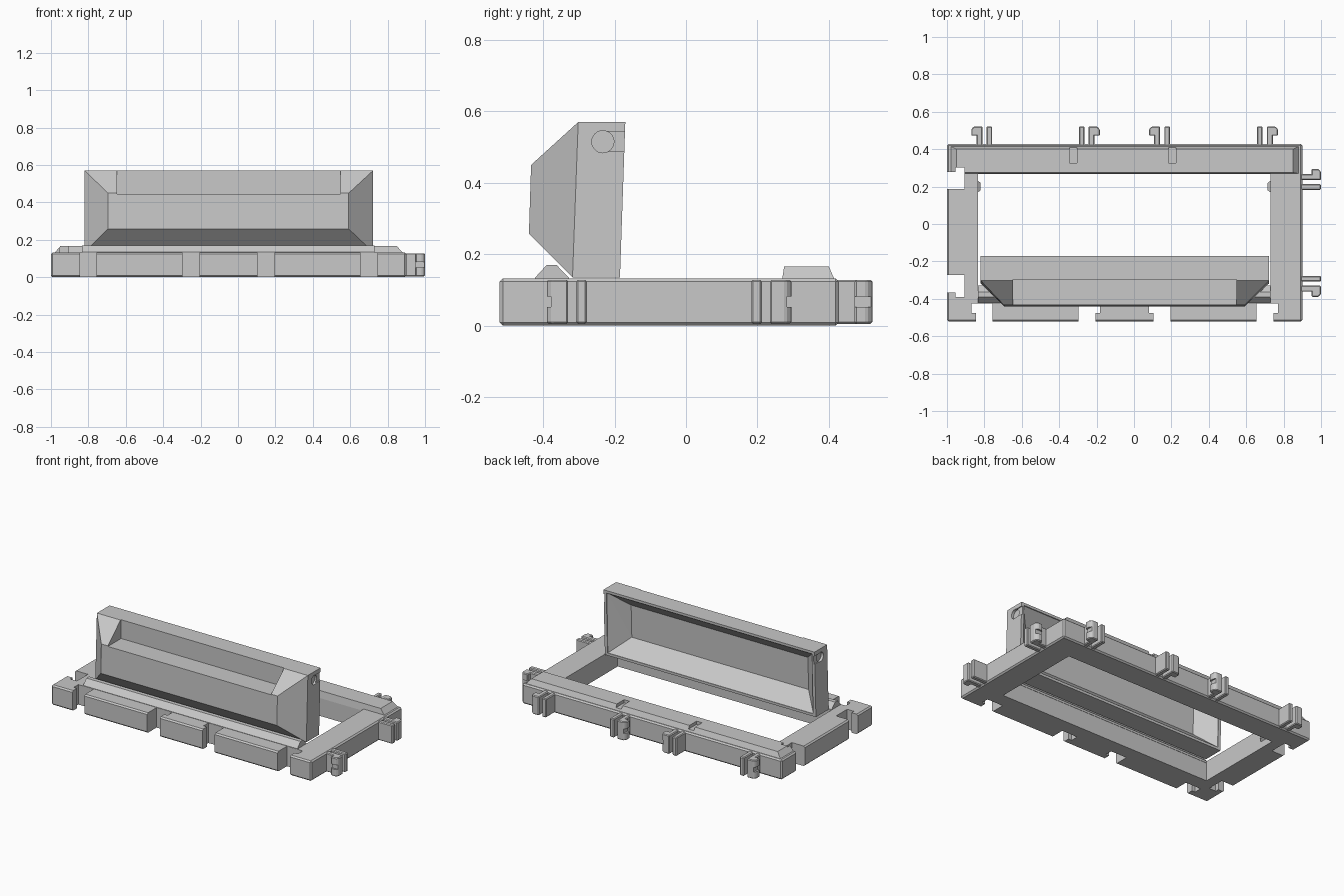
import bpy, bmesh, math
from mathutils import Vector

if "Cube" in bpy.data.objects:
    bpy.data.objects.remove(bpy.data.objects["Cube"])

grey = bpy.data.materials.new("light_grey")
grey.diffuse_color = (0.58, 0.58, 0.58, 1)
grey.use_nodes = True
grey.node_tree.nodes["Principled BSDF"].inputs["Base Color"].default_value = grey.diffuse_color


def hull(name, pts):
    """Convex solid around a few points."""
    bm = bmesh.new()
    for p in pts:
        bm.verts.new(p)
    bmesh.ops.convex_hull(bm, input=bm.verts)
    bmesh.ops.dissolve_limit(bm, angle_limit=0.01, verts=bm.verts, edges=bm.edges)
    bmesh.ops.recalc_face_normals(bm, faces=bm.faces)
    me = bpy.data.meshes.new(name)
    bm.to_mesh(me)
    bm.free()
    me.materials.append(grey)
    ob = bpy.data.objects.new(name, me)
    bpy.context.collection.objects.link(ob)
    return ob


def box(name, x0, x1, y0, y1, z0, z1):
    return hull(name, [(x, y, z) for x in (x0, x1) for y in (y0, y1) for z in (z0, z1)])


def rect(x0, x1, z0, z1, y0, y1):
    """Upright rectangle; y0 at its bottom, y1 at its top."""
    return [(x0, y0, z0), (x1, y0, z0), (x0, y1, z1), (x1, y1, z1)]


def apply(ob, mod):
    bpy.context.view_layer.objects.active = ob
    bpy.ops.object.modifier_apply(modifier=mod.name)


def combine(ob, other, op="DIFFERENCE"):
    m = ob.modifiers.new("bool", "BOOLEAN")
    m.operation, m.object, m.solver = op, other, "EXACT"
    apply(ob, m)
    bpy.data.objects.remove(other)


def bevel(ob, width):
    m = ob.modifiers.new("bevel", "BEVEL")
    m.width, m.segments, m.limit_method = width, 1, "ANGLE"
    apply(ob, m)


# Base frame with its opening
frame = box("base_frame", -1, 0.9, -0.522, 0.428, 0, 0.132)
bevel(frame, 0.009)
combine(frame, box("opening", -0.835, 0.73, -0.33, 0.272, -0.1, 0.3))

# Raised back rail, tapered at the ends
rail = hull("back_rail", [(-0.99, 0.268, 0.12), (0.89, 0.268, 0.12), (-0.99, 0.42, 0.12), (0.89, 0.42, 0.12),
                          (-0.95, 0.275, 0.166), (0.85, 0.275, 0.166), (-0.95, 0.40, 0.166), (0.85, 0.40, 0.166)])
# Shallow latch slots in the rail
for x in (-0.325, 0.205):
    combine(rail, box("slot", x - 0.02, x + 0.02, 0.325, 0.44, 0.145, 0.2))
combine(frame, rail, "UNION")

# Low ridge along the front
hull("front_ridge", [(x, y, z) for x in (-0.835, 0.73) for y, z in
                     ((-0.423, 0.12), (-0.423, 0.134), (-0.39, 0.17), (-0.363, 0.17),
                      (-0.328, 0.134), (-0.328, 0.12))])


# Sockets: straight slot plus an undercut on one side
def socket(lo, hi, side, left=False):
    u = (lo - 0.024, lo + 0.03) if side < 0 else (hi - 0.03, hi + 0.024)
    if left:
        combine(frame, box("cut", -1.1, -0.905, lo, hi, -0.1, 0.3))
        combine(frame, box("cut", -0.955, -0.906, *u, -0.1, 0.3))
    else:
        combine(frame, box("cut", lo, hi, -0.6, -0.425, -0.1, 0.3))
        combine(frame, box("cut", *u, -0.475, -0.426, -0.1, 0.3))


for lo, hi, s in ((-0.845, -0.757, -1), (-0.298, -0.205, 1), (0.105, 0.195, -1), (0.655, 0.747, 1)):
    socket(lo, hi, s)
for lo, hi, s in ((0.187, 0.278, 1), (-0.365, -0.274, -1)):
    socket(lo, hi, s, True)


# Clips: plain prong beside a hooked prong
def clip(name, origin, along, out, s):
    """s is the side on which the hook points."""
    o, a, d = Vector(origin), Vector(along) * s, Vector(out)

    def prism(part, prof, z0=0.005, z1=0.128, width=0.005):
        ob = hull(part, [o + a * u + d * v + Vector((0, 0, z)) for u, v in prof for z in (z0, z1)])
        if width:
            bevel(ob, width)
        return ob
    prism(name + "_prong", ((-0.042, -0.02), (-0.012, -0.02), (-0.012, 0.095), (-0.042, 0.095)))
    hook = prism(name + "_hook", ((0.01, -0.02), (0.042, -0.02), (0.042, 0.095), (0.01, 0.095)))
    lug = prism("lug", ((0.02, 0.045), (0.07, 0.045), (0.07, 0.08), (0.055, 0.095), (0.02, 0.095)))
    # Groove halfway up the hook
    combine(lug, prism("groove", ((0.058, 0.0), (0.1, 0.0), (0.1, 0.12), (0.058, 0.12)), 0.052, 0.082, 0))
    combine(hook, lug, "UNION")


for i, (x, s) in enumerate(((-0.80, -1), (-0.253, 1), (0.15, -1), (0.70, 1))):
    clip(f"back_clip_{i}", (x, 0.427, 0), (1, 0, 0), (0, 1, 0), s)
for i, (y, s) in enumerate(((0.225, 1), (-0.32, -1))):
    clip(f"side_clip_{i}", (0.905, y, 0), (0, 1, 0), (1, 0, 0), s)

# Small pivot nubs inside the frame
for name, x, s in (("nub_left", -0.84, 1), ("nub_right", 0.735, -1)):
    hull(name, [(x, y, z) for y in (0.165, 0.235) for z in (0.04, 0.1)] +
         [(x + s * 0.02, y, z) for y in (0.18, 0.22) for z in (0.055, 0.085)])

# Standing tray-shaped cover
cover = hull("cover", rect(-0.82, 0.722, 0.135, 0.57, -0.185, -0.17) +
             rect(-0.82, 0.722, 0.135, 0.57, -0.318, -0.302) +
             rect(-0.695, 0.592, 0.258, 0.45, -0.44, -0.434))
# Shallow hollow with sloping walls and a flat back panel
combine(cover, hull("hollow", rect(-0.8, 0.702, 0.152, 0.553, -0.12, -0.12) +
                    rect(-0.8, 0.702, 0.152, 0.553, -0.187, -0.177) +
                    rect(-0.695, 0.597, 0.245, 0.46, -0.287, -0.28)))
# Long pocket along the upper front edge
combine(cover, box("pocket", -0.647, 0.547, -0.6, -0.296, 0.446, 0.7))
# Round pivot dimples with an entry groove on both ends
for x in (-0.82, 0.722):
    bpy.ops.mesh.primitive_cylinder_add(vertices=32, radius=0.031, depth=0.034,
                                        location=(x, -0.233, 0.515), rotation=(0, math.pi / 2, 0))
    combine(cover, bpy.context.object)
    combine(cover, box("groove", x - 0.007, x + 0.007, -0.233, -0.1, 0.487, 0.543))

for ob in bpy.data.objects:
    ob.data.materials.clear()
    ob.data.materials.append(grey)
    for p in ob.data.polygons:
        p.material_index = 0
